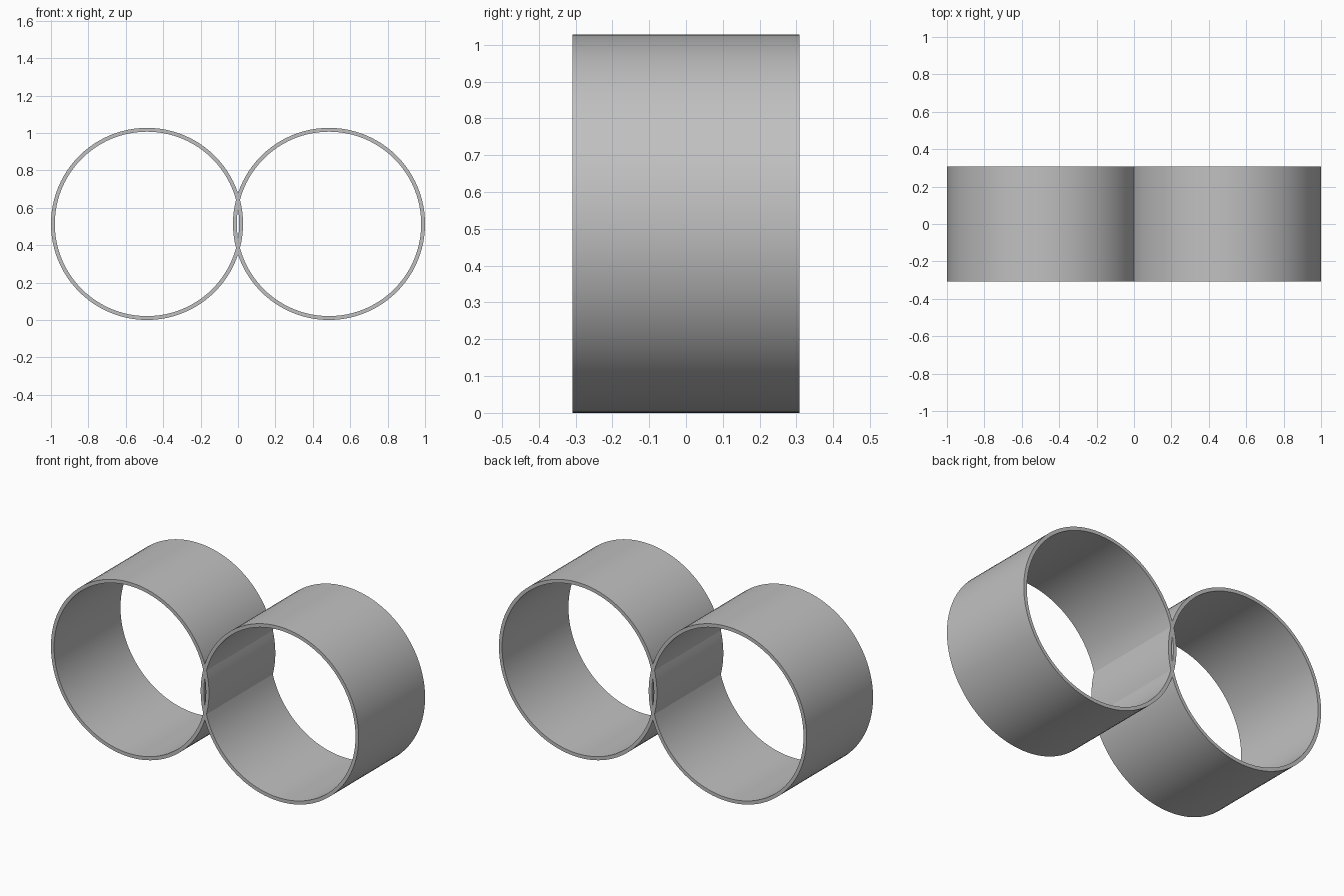
import bpy
import bmesh
import math

OUTER, INNER, HALF_DEPTH = 0.5135, 0.493, 0.308
CENTRE_X = 1 - OUTER
SIDES = 96

if "Cube" in bpy.data.objects:
    bpy.data.objects.remove(bpy.data.objects["Cube"], do_unlink=True)

grey = bpy.data.materials.new("plain grey")
grey.use_nodes = True
colour = (0.53, 0.53, 0.53, 1)
grey.diffuse_color = colour
grey.node_tree.nodes["Principled BSDF"].inputs["Base Color"].default_value = colour


def make_ring(name, x):
    """Open tube lying along y, with a thin wall."""
    bm = bmesh.new()
    corners = [(OUTER, -HALF_DEPTH), (OUTER, HALF_DEPTH),
               (INNER, HALF_DEPTH), (INNER, -HALF_DEPTH)]
    loops = []
    for i in range(SIDES):
        a = math.tau * i / SIDES
        loops.append([bm.verts.new((x + r * math.cos(a), y, OUTER + r * math.sin(a)))
                      for r, y in corners])
    for i, loop in enumerate(loops):
        following = loops[(i + 1) % SIDES]
        for j in range(4):
            k = (j + 1) % 4
            bm.faces.new((loop[j], loop[k], following[k], following[j]))
    bmesh.ops.recalc_face_normals(bm, faces=bm.faces)
    mesh = bpy.data.meshes.new(name)
    bm.to_mesh(mesh)
    bm.free()
    mesh.materials.append(grey)
    ring = bpy.data.objects.new(name, mesh)
    bpy.context.collection.objects.link(ring)
    return ring


# Two rings fused where their walls overlap
rings = make_ring("joined_rings", -CENTRE_X)
left_ring = make_ring("left_ring", CENTRE_X)
left_ring.hide_render = True

bpy.ops.object.select_all(action='DESELECT')
rings.select_set(True)
bpy.context.view_layer.objects.active = rings
union = rings.modifiers.new("fuse", 'BOOLEAN')
union.operation = 'UNION'
union.solver = 'EXACT'
union.object = left_ring
bpy.ops.object.modifier_apply(modifier=union.name)
bpy.data.objects.remove(left_ring, do_unlink=True)

# Smooth walls with crisp rims
bpy.ops.object.shade_smooth_by_angle(angle=math.radians(15))
